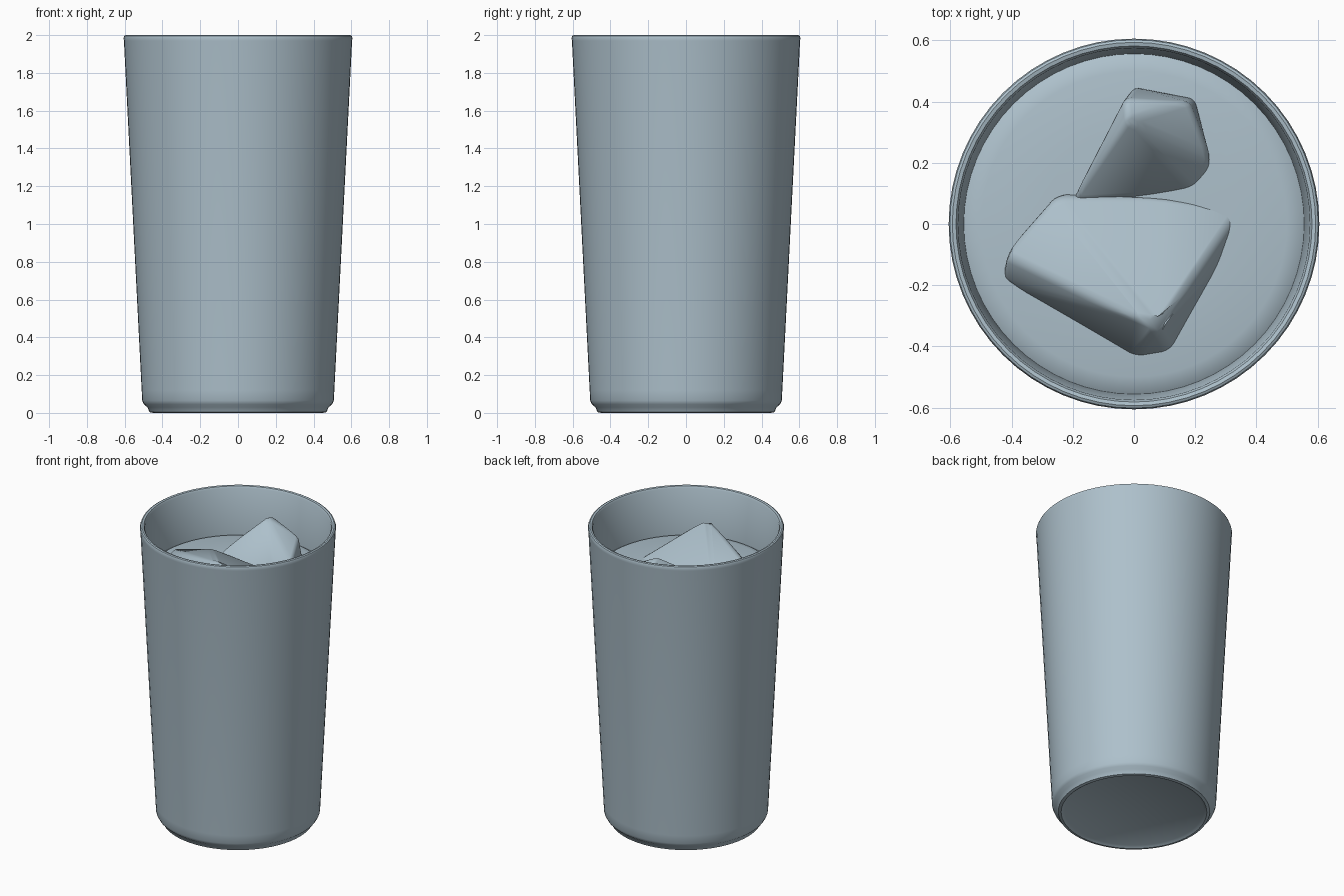
import bpy, bmesh, math

cube = bpy.data.objects.get("Cube")
if cube:
    bpy.data.objects.remove(cube, do_unlink=True)

# Single blue-grey colour
mat = bpy.data.materials.new("blue_grey")
mat.use_nodes = True
colour = (0.42, 0.53, 0.60, 1)
mat.diffuse_color = colour
mat.node_tree.nodes["Principled BSDF"].inputs["Base Color"].default_value = colour


def add_object(name, bm, angle):
    bmesh.ops.recalc_face_normals(bm, faces=bm.faces)
    mesh = bpy.data.meshes.new(name)
    bm.to_mesh(mesh)
    bm.free()
    mesh.materials.append(mat)
    obj = bpy.data.objects.new(name, mesh)
    bpy.context.collection.objects.link(obj)
    bpy.ops.object.select_all(action="DESELECT")
    obj.select_set(True)
    bpy.context.view_layer.objects.active = obj
    bpy.ops.object.shade_smooth_by_angle(angle=math.radians(angle))
    return obj


def lathe(name, profile, steps=64):
    bm = bmesh.new()
    verts = [bm.verts.new((r, 0, z)) for r, z in profile]
    edges = [bm.edges.new(pair) for pair in zip(verts, verts[1:])]
    bmesh.ops.spin(bm, geom=verts + edges, cent=(0, 0, 0), axis=(0, 0, 1),
                   angle=math.tau, steps=steps, use_merge=True)
    bmesh.ops.remove_doubles(bm, verts=bm.verts, dist=0.0005)
    return add_object(name, bm, 35)


def ice(name, top, base, bevel):
    # Irregular half-sunk block with softened edges
    bm = bmesh.new()
    for p in top + base:
        bm.verts.new(p)
    for x, y, z in base:
        bm.verts.new((x * 0.9, y * 0.9, 1.58))
    hull = bmesh.ops.convex_hull(bm, input=bm.verts)
    loose = set(hull["geom_interior"] + hull["geom_unused"])
    bmesh.ops.delete(bm, geom=[v for v in loose if isinstance(v, bmesh.types.BMVert)],
                     context="VERTS")
    bmesh.ops.dissolve_limit(bm, angle_limit=math.radians(8),
                             verts=bm.verts, edges=bm.edges)
    bmesh.ops.bevel(bm, geom=list(bm.edges), offset=bevel, segments=3,
                    profile=0.5, affect="EDGES", clamp_overlap=True)
    return add_object(name, bm, 60)


# Tapered cup: underside, chamfered foot, wall, rounded lip, inner wall and floor
lathe("cup", [(0, 0.012), (0.43, 0.012), (0.45, 0), (0.468, 0.004), (0.48, 0.03),
              (0.498, 0.045), (0.507, 0.065), (0.51, 0.12), (0.604, 1.97),
              (0.606, 1.985), (0.602, 1.996), (0.594, 2.0), (0.582, 1.997),
              (0.575, 1.985), (0.557, 1.68), (0.47, 0.1), (0, 0.08)])

# Drink surface, slightly raised toward the middle
lathe("drink", [(0, 1.70), (0.3, 1.70), (0.5, 1.692), (0.535, 1.685), (0.56, 1.67)])

# Front ice block: high near the front, sloping back into the drink
ice("front_ice",
    [(-0.43, -0.10, 1.765), (0.08, -0.34, 1.90), (0.0, -0.31, 1.88),
     (0.28, -0.10, 1.71), (-0.26, 0.09, 1.74), (0.1, 0.09, 1.71)],
    [(-0.43, -0.19, 1.68), (0.0, -0.44, 1.68), (0.12, -0.42, 1.68),
     (0.29, -0.12, 1.68), (-0.24, 0.10, 1.68), (0.35, 0.05, 1.68)], 0.025)

# Back ice block: high ridge at the back left, sloping to the front right
ice("back_ice",
    [(-0.03, 0.41, 1.90), (-0.02, 0.34, 1.92), (0.18, 0.40, 1.82),
     (0.25, 0.22, 1.73), (-0.20, 0.08, 1.73)],
    [(0.0, 0.45, 1.70), (0.20, 0.41, 1.68), (0.25, 0.18, 1.68),
     (0.20, 0.10, 1.68), (-0.20, 0.06, 1.68)], 0.025)
